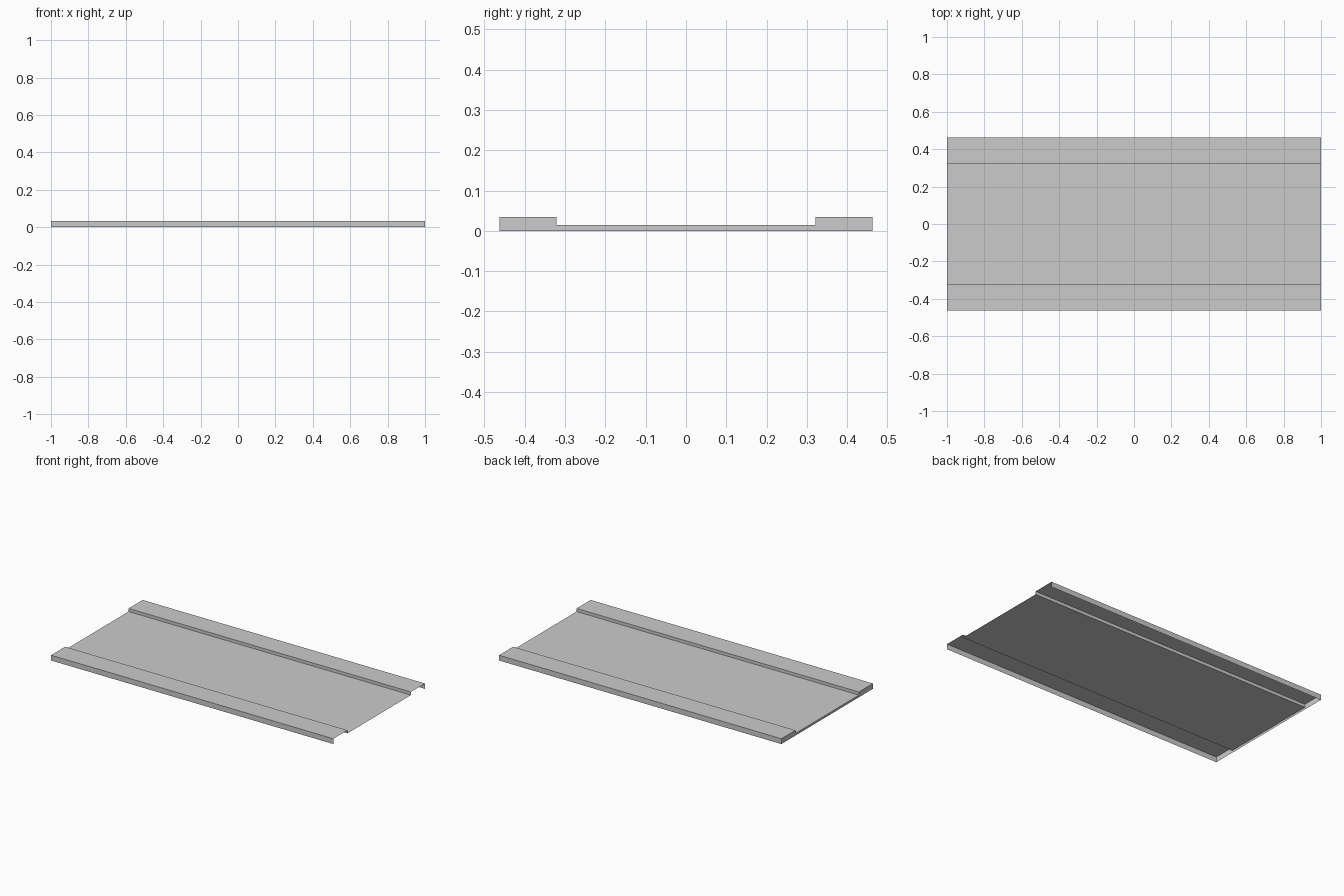
import bpy, bmesh

if "Cube" in bpy.data.objects:
    bpy.data.objects.remove(bpy.data.objects["Cube"])

# Half cross-section (y, z), mirrored to make the full channel profile
half = [(0.463, 0.0), (0.463, 0.034), (0.321, 0.034), (0.321, 0.014)]
profile = half + [(-y, z) for y, z in reversed(half)]

bm = bmesh.new()


def section(x):
    return [bm.verts.new((x, y, z)) for y, z in profile]


left, right = section(-1), section(1)

# Folded sheet, open underneath and at the right end
for i in range(len(profile) - 1):
    bm.faces.new((left[i], left[i + 1], right[i + 1], right[i]))

# Closed left end, in three upright plates
base = [bm.verts.new((-1, y, 0)) for y in (0.321, -0.321)]
bm.faces.new((left[0], left[1], left[2], left[3], base[0]))
bm.faces.new((base[0], left[3], left[4], base[1]))
bm.faces.new((base[1], left[4], left[5], left[6], left[7]))

bmesh.ops.recalc_face_normals(bm, faces=bm.faces)
bm.faces.ensure_lookup_table()
if bm.faces[3].normal.z < 0:
    bmesh.ops.reverse_faces(bm, faces=bm.faces)

mesh = bpy.data.meshes.new("channel_panel")
bm.to_mesh(mesh)
bm.free()
panel = bpy.data.objects.new("channel_panel", mesh)
bpy.context.collection.objects.link(panel)
